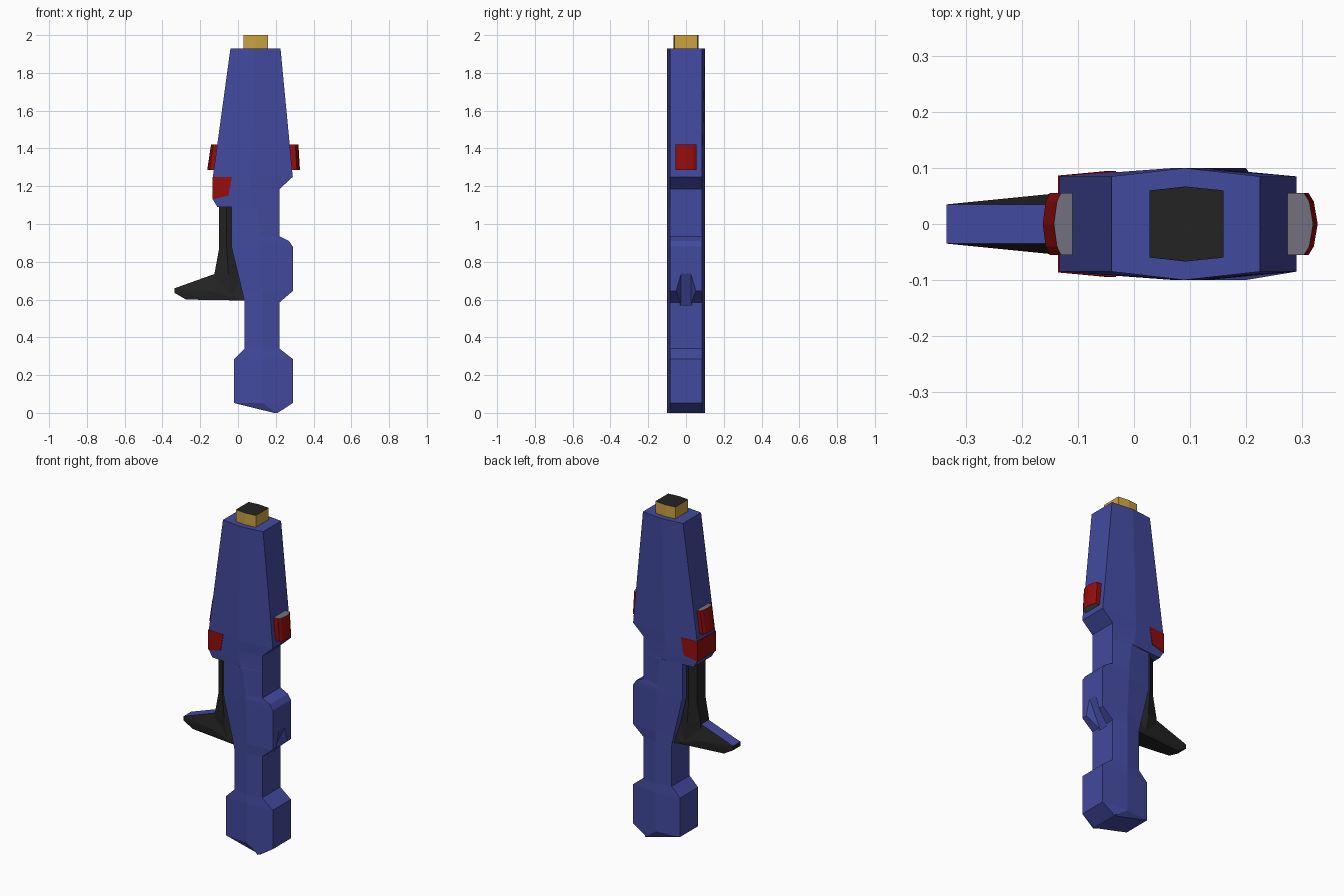
import bpy, bmesh

if "Cube" in bpy.data.objects:
    bpy.data.objects.remove(bpy.data.objects["Cube"])

def mat(name, rgb):
    m = bpy.data.materials.new(name)
    m.diffuse_color = (*rgb, 1)
    m.use_nodes = True
    m.node_tree.nodes["Principled BSDF"].inputs["Base Color"].default_value = m.diffuse_color
    return m

BLUE = mat("blue", (0.055, 0.068, 0.34))
RED = mat("red", (0.30, 0.004, 0.004))
BLACK = mat("black", (0.017, 0.017, 0.017))
GOLD = mat("gold", (0.60, 0.36, 0.05))
GREY = mat("grey", (0.17, 0.16, 0.20))

def finish(name, bm, mats):
    bmesh.ops.recalc_face_normals(bm, faces=bm.faces)
    me = bpy.data.meshes.new(name)
    bm.to_mesh(me)
    bm.free()
    ob = bpy.data.objects.new(name, me)
    bpy.context.collection.objects.link(ob)
    for m in mats:
        me.materials.append(m)
    return ob

def loft(name, rows, ye, yr, mats):
    """Stack of hexagons; each row is z, left x, ridge x, right x."""
    bm = bmesh.new()
    rings = [[bm.verts.new((x, y, z)) for x, y in
              ((l, -ye), (c, -yr), (r, -ye), (r, ye), (c, yr), (l, ye))]
             for z, l, c, r in rows]
    for a, b in zip(rings, rings[1:]):
        for i in range(6):
            j = (i + 1) % 6
            bm.faces.new((a[i], a[j], b[j], b[i]))
    bm.faces.new(rings[0])
    bm.faces.new(rings[-1])
    return finish(name, bm, mats)

def hull(name, pts, mats, pick=None):
    """Convex solid from points mirrored in y; pick(normal) selects material 1."""
    bm = bmesh.new()
    for x, y, z in pts:
        for s in ((1, -1) if y else (1,)):
            bm.verts.new((x, s * y, z))
    bmesh.ops.convex_hull(bm, input=bm.verts)
    bmesh.ops.dissolve_limit(bm, angle_limit=0.01, verts=bm.verts, edges=bm.edges)
    bmesh.ops.recalc_face_normals(bm, faces=bm.faces)
    bm.normal_update()
    for f in bm.faces:
        if pick and pick(f.normal):
            f.material_index = 1
    return finish(name, bm, mats)

# main body, pommel to collar
body = loft("body", [
    (0.0, 0.19, 0.20, 0.21), (0.052, -0.02, 0.13, 0.29),
    (0.285, -0.02, 0.13, 0.29), (0.34, 0.035, 0.13, 0.22),
    (0.585, 0.035, 0.13, 0.22), (0.645, 0.022, 0.13, 0.29),
    (0.88, -0.035, 0.12, 0.29), (0.91, -0.035, 0.12, 0.27),
    (0.935, -0.035, 0.12, 0.22), (1.09, -0.035, 0.10, 0.22),
    (1.091, -0.11, 0.09, 0.22), (1.13, -0.133, 0.08, 0.22),
    (1.185, -0.133, 0.07, 0.22), (1.25, -0.133, 0.07, 0.29),
    (1.93, -0.04, 0.09, 0.225)], 0.085, 0.10, [BLUE])

# sloped notch under the side bump
cutter = hull("notch_cutter", [
    (0.30, 0.025, 0.76), (0.21, 0.028, 0.57),
    (0.30, 0.06, 0.64), (0.30, 0.06, 0.57)], [BLUE])
cutter.hide_render = True
cutter.hide_viewport = True
mod = body.modifiers.new("notch", 'BOOLEAN')
mod.object = cutter
mod.operation = 'DIFFERENCE'
mod.solver = 'EXACT'

# gold tip with dark end
tip = loft("tip", [(1.92, 0.028, 0.092, 0.16), (2.0, 0.028, 0.092, 0.16)],
           0.06, 0.067, [GOLD, BLACK])
tip.data.polygons[-1].material_index = 1

# side lenses with grey ends
for name, s, lo, hi in (("right_lens", 1, 0.282, 0.274), ("left_lens", -1, -0.128, -0.108)):
    t = 0.046 if s > 0 else 0.035
    prof = ((-0.02, 0.055), (0.65 * t, 0.055), (0.85 * t, 0.04), (t, 0))
    pts = [(x + s * d, y, z) for x, z in ((lo, 1.285), (hi, 1.42)) for d, y in prof]
    hull(name, pts, [RED, GREY], lambda n: abs(n.z) > 0.7)

# red corner panel wrapped around the left edge
hull("corner_panel", [
    (-0.136, 0.0865, 1.25), (-0.032, 0.0945, 1.25),
    (-0.136, 0.0865, 1.13), (-0.05, 0.0945, 1.15)], [RED])

# trigger stem and lever
loft("trigger_stem", [
    (1.10, -0.10, -0.06, -0.02), (0.87, -0.10, -0.06, -0.02),
    (0.735, -0.125, -0.05, 0.01), (0.62, -0.125, -0.03, 0.05)], 0.04, 0.06, [BLACK])
hull("trigger_lever", [
    (-0.335, 0.035, 0.66), (-0.125, 0.035, 0.735), (0.0, 0.04, 0.735),
    (-0.335, 0.035, 0.635), (-0.275, 0.035, 0.60), (-0.145, 0.054, 0.645),
    (-0.145, 0.045, 0.60), (0.035, 0.065, 0.595)],
    [BLACK, BLUE], lambda n: n.z > 0.9 and n.x < -0.1)
